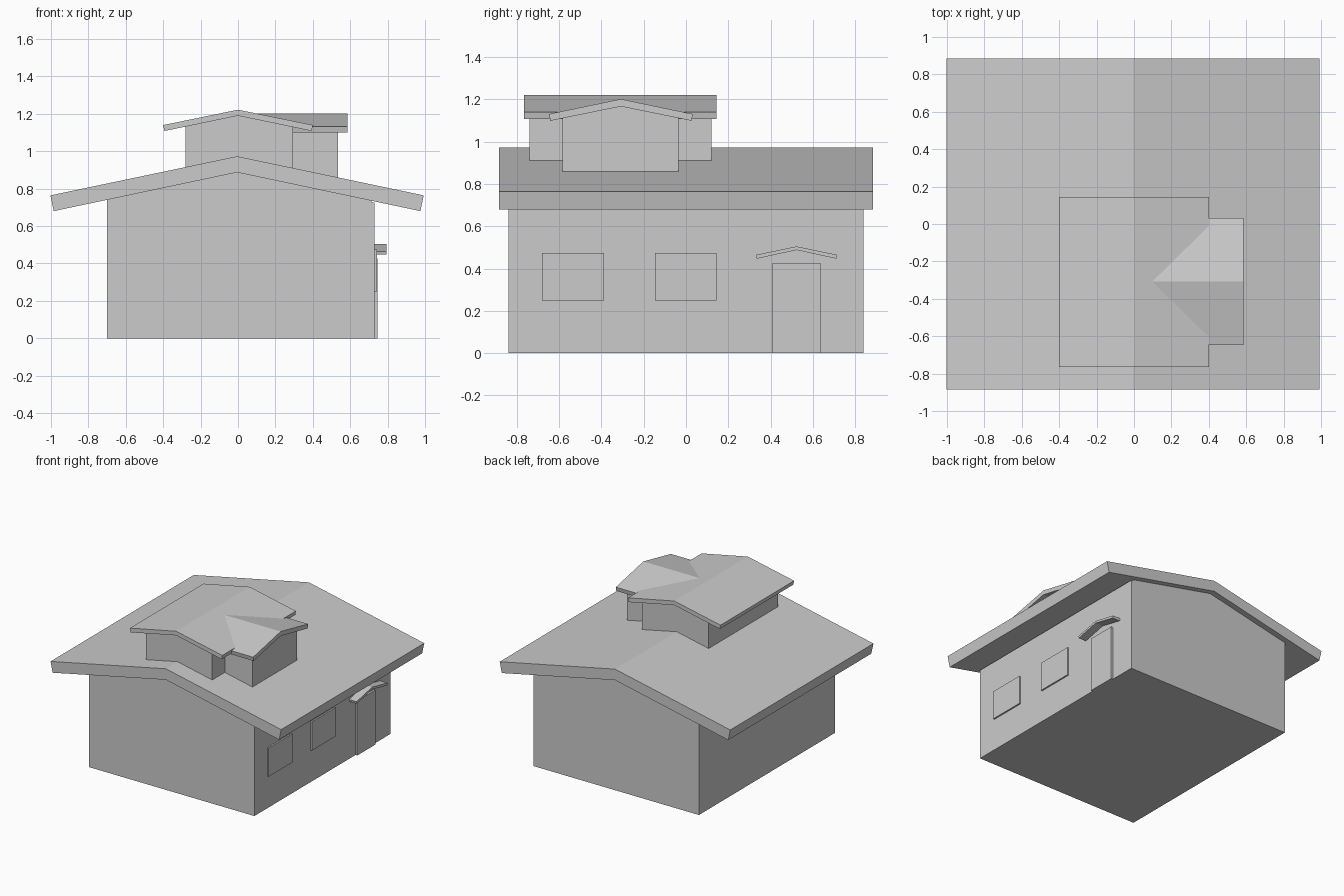
import bpy, bmesh

if "Cube" in bpy.data.objects:
    bpy.data.objects.remove(bpy.data.objects["Cube"])


def prism(name, profile, start, end, axis):
    """Extrude a closed profile along y (profile is x,z) or x (profile is y,z)."""
    def place(p, t):
        return (p[0], t, p[1]) if axis == 'Y' else (t, p[0], p[1])
    bm = bmesh.new()
    a = [bm.verts.new(place(p, start)) for p in profile]
    b = [bm.verts.new(place(p, end)) for p in profile]
    bm.faces.new(a)
    bm.faces.new(b)
    n = len(profile)
    for i in range(n):
        j = (i + 1) % n
        bm.faces.new((a[i], a[j], b[j], b[i]))
    bmesh.ops.recalc_face_normals(bm, faces=bm.faces)
    mesh = bpy.data.meshes.new(name)
    bm.to_mesh(mesh)
    bm.free()
    obj = bpy.data.objects.new(name, mesh)
    bpy.context.collection.objects.link(obj)
    return obj


def gable_roof(name, mid, top, under, half, eave_top, eave_under, inset, start, end, axis):
    """Bent roof slab with its ridge at mid."""
    profile = [(mid - half, eave_top), (mid, top), (mid + half, eave_top),
               (mid + half - inset, eave_under), (mid, under), (mid - half + inset, eave_under)]
    return prism(name, profile, start, end, axis)


def gable_walls(name, lo, hi, base, eave, mid, peak, start, end, axis):
    """Wall block with a pointed gable top."""
    return prism(name, [(lo, base), (hi, base), (hi, eave), (mid, peak), (lo, eave)],
                 start, end, axis)


def panel(name, y0, y1, z0, z1, x1):
    return prism(name, [(y0, z0), (y1, z0), (y1, z1), (y0, z1)], 0.72, x1, 'X')


# Main house: wall box, gable filler and roof
prism("house_walls", [(-0.70, 0), (0.73, 0), (0.73, 0.725), (-0.70, 0.725)], -0.84, 0.84, 'Y')
gable_walls("house_gable", -0.70, 0.715, 0.725, 0.742, -0.005, 0.888, -0.84, 0.84, 'Y')
gable_roof("house_roof", -0.005, 0.973, 0.887, 0.998, 0.764, 0.68, 0.018, -0.885, 0.885, 'Y')

# Rooftop room along the main ridge
gable_walls("upper_walls", -0.28, 0.295, 0.89, 1.134, 0, 1.192, -0.74, 0.12, 'Y')
gable_roof("upper_roof", 0, 1.222, 1.19, 0.40, 1.14, 1.108, 0.006, -0.765, 0.145, 'Y')

# Side wing with its crossing roof
gable_walls("wing_walls", -0.585, -0.035, 0.84, 1.113, -0.308, 1.168, 0.10, 0.535, 'X')
gable_roof("wing_roof", -0.308, 1.202, 1.167, 0.34, 1.131, 1.099, 0.006, 0.09, 0.585, 'X')

# Door, its canopy and the windows on the right wall
panel("door", 0.41, 0.635, 0, 0.427, 0.745)
gable_roof("door_canopy", 0.523, 0.505, 0.488, 0.192, 0.465, 0.447, 0.004, 0.72, 0.795, 'X')
for label, y0 in (("front", -0.68), ("rear", -0.147)):
    panel("window_" + label, y0, y0 + 0.292, 0.25, 0.475, 0.742)
